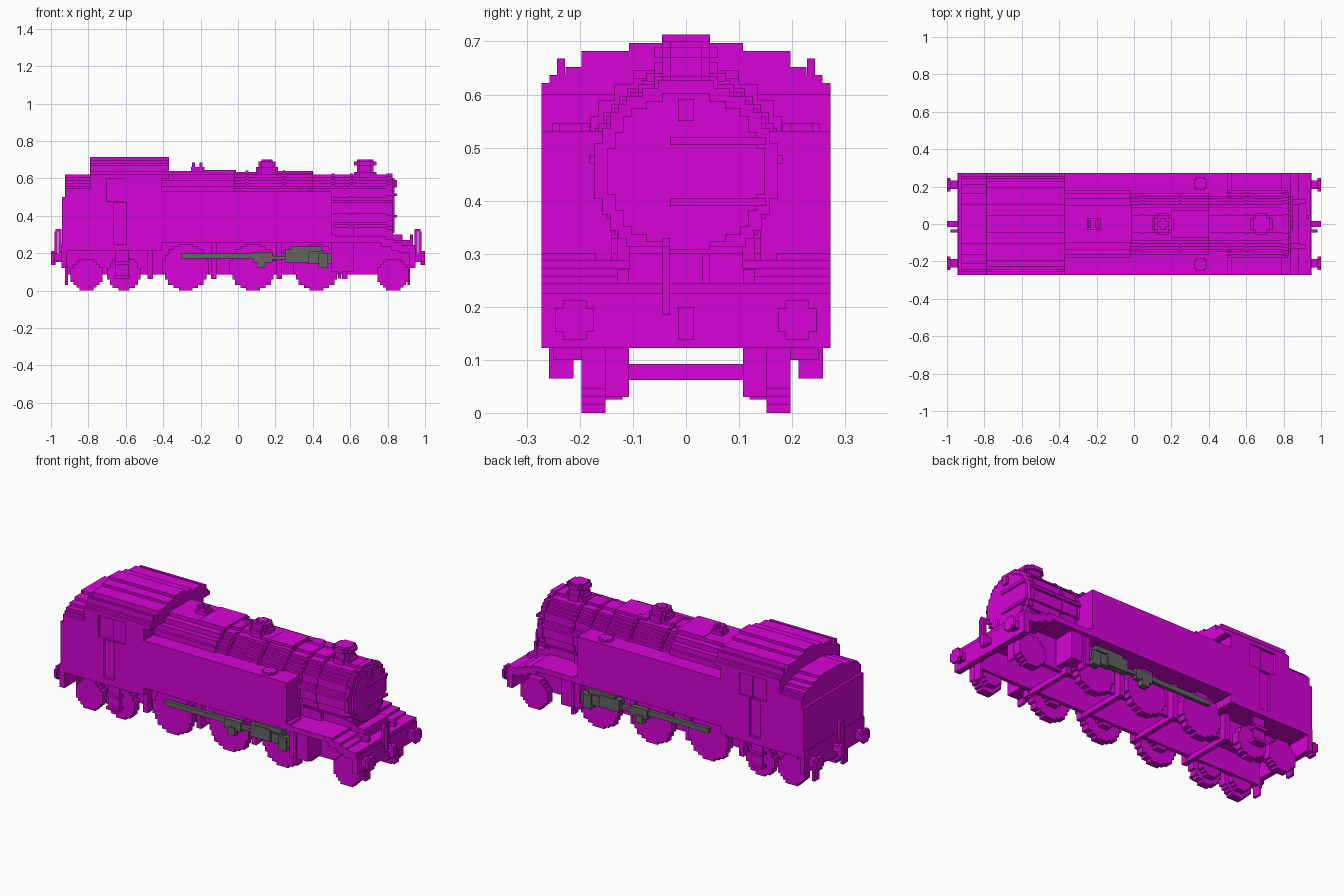
import bpy, bmesh, math
from mathutils import Vector

if "Cube" in bpy.data.objects:
    bpy.data.objects.remove(bpy.data.objects["Cube"], do_unlink=True)

V = 0.015  # block size of the stepped shapes


def material(name, rgb):
    m = bpy.data.materials.new(name)
    m.use_nodes = True
    m.diffuse_color = (*rgb, 1)
    m.node_tree.nodes["Principled BSDF"].inputs["Base Color"].default_value = (*rgb, 1)
    return m


MAGENTA = material("magenta", (0.68, 0.001, 0.68))
GREY = material("dark grey", (0.125, 0.125, 0.125))


def finish(name, bm, mat):
    bmesh.ops.recalc_face_normals(bm, faces=bm.faces[:])
    me = bpy.data.meshes.new(name)
    bm.to_mesh(me)
    bm.free()
    me.materials.append(mat)
    ob = bpy.data.objects.new(name, me)
    bpy.context.collection.objects.link(ob)
    return ob


def prism(name, axis, pts, a, b, mat=MAGENTA):
    """Extrude a flat outline along x (outline y,z), y (x,z) or z (x,y)."""
    bm = bmesh.new()
    place = {"x": lambda u, w: (a, u, w), "y": lambda u, w: (u, a, w), "z": lambda u, w: (u, w, a)}[axis]
    face = bm.faces.new([bm.verts.new(place(*p)) for p in pts])
    ext = bmesh.ops.extrude_face_region(bm, geom=[face])
    move = Vector([(b - a) if c == axis else 0 for c in "xyz"])
    bmesh.ops.translate(bm, vec=move, verts=[g for g in ext["geom"] if isinstance(g, bmesh.types.BMVert)])
    return finish(name, bm, mat)


def box(name, x0, x1, y0, y1, z0, z1, mat=MAGENTA):
    return prism(name, "z", [(x0, y0), (x1, y0), (x1, y1), (x0, y1)], z0, z1, mat)


def both(name, x0, x1, y0, y1, z0, z1, mat=MAGENTA):
    """The same box on the near and far side."""
    box(name + "_near", x0, x1, -y1, -y0, z0, z1, mat)
    box(name + "_far", x0, x1, y0, y1, z0, z1, mat)


def stepped(levels):
    """Symmetric stepped outline from (half width, bottom, top) rows."""
    right = [p for w, lo, hi in levels for p in ((w, lo), (w, hi))]
    return right + [(-u, w) for u, w in reversed(right)]


def disc(name, axis, cu, cw, r, a, b, mat=MAGENTA):
    """Blocky disc: rows of whole blocks approximating a circle."""
    n = max(2, round(2 * r / V))
    h = 2 * r / n
    rows = []
    for i in range(n):
        lo, hi = -r + i * h, -r + (i + 1) * h
        chord = 2 * math.sqrt(max(0, r * r - ((lo + hi) / 2) ** 2)) / h
        w = max(1, round((chord - n % 2) / 2) * 2 + n % 2) * h / 2
        if rows and abs(rows[-1][0] - w) < 1e-6:
            rows[-1] = (w, rows[-1][1], hi)
        else:
            rows.append((w, lo, hi))
    return prism(name, axis, [(u + cu, w + cw) for u, w in stepped(rows)], a, b, mat)


# Footplate, stepping down at both ends, and frames
box("footplate", -0.47, 0.79, -0.272, 0.272, 0.258, 0.288)
box("front_step_upper", 0.765, 0.84, -0.272, 0.272, 0.235, 0.273)
box("front_step_middle", 0.82, 0.88, -0.272, 0.272, 0.215, 0.258)
box("front_step_lower", 0.86, 0.945, -0.272, 0.272, 0.20, 0.245)
box("rear_footplate", -0.94, -0.45, -0.272, 0.272, 0.212, 0.25)
both("main_frame", -0.92, 0.92, 0.107, 0.13, 0.085, 0.27)
box("front_buffer_beam", 0.915, 0.95, -0.272, 0.272, 0.122, 0.225)
box("rear_buffer_beam", -0.945, -0.915, -0.272, 0.272, 0.122, 0.25)
for i, x in enumerate((-0.47, -0.13, 0.22, 0.57)):
    box(f"brake_cross_bar_{i+1}", x - 0.012, x + 0.012, -0.15, 0.15, 0.062, 0.092)
    both(f"brake_hanger_{i+1}", x - 0.015, x + 0.015, 0.13, 0.17, 0.062, 0.26)

# Wheels
wheels = [(0.83, 0.085), (0.42, 0.125), (0.08, 0.125), (-0.28, 0.125), (-0.61, 0.09), (-0.81, 0.085)]
for i, (x, r) in enumerate(wheels):
    for s, side in ((-1, "near"), (1, "far")):
        disc(f"wheel_{i+1}_{side}", "y", x, r, r, s * 0.152, s * 0.197)
        disc(f"wheel_boss_{i+1}_{side}", "y", x, r, 0.06, s * 0.12, s * 0.155)

# Smokebox, boiler and firebox
disc("boiler", "x", 0, 0.455, 0.18, -0.42, 0.40)
disc("smokebox", "x", 0, 0.455, 0.165, 0.38, 0.815)
disc("smokebox_rim", "x", 0, 0.455, 0.172, 0.795, 0.825)
disc("smokebox_door", "x", 0, 0.455, 0.148, 0.815, 0.838)
prism("firebox", "x", stepped([(0.18, 0.3, 0.56), (0.165, 0.56, 0.59), (0.135, 0.59, 0.62),
                               (0.10, 0.62, 0.64)]), -0.42, -0.02)
prism("smokebox_saddle", "y", [(0.60, 0.22), (0.88, 0.22), (0.88, 0.30), (0.83, 0.30), (0.83, 0.315),
                               (0.80, 0.315), (0.80, 0.36), (0.60, 0.36)], -0.107, 0.107)
box("boiler_cradle", -0.4, 0.62, -0.13, 0.13, 0.25, 0.34)
for i, x in enumerate((0.04, 0.24, 0.50, 0.60)):
    disc(f"boiler_band_{i+1}", "x", 0, 0.455, 0.186 if x < 0.4 else 0.17, x, x + V)
for i, z in enumerate((0.39, 0.505)):
    box(f"door_hinge_{i+1}", 0.835, 0.85, -0.03, 0.15, z, z + V)
box("door_lamp_bracket", 0.835, 0.85, -0.015, 0.015, 0.55, 0.592)
both("boiler_handrail", 0.42, 0.82, 0.165, 0.182, 0.47, 0.485)

# Chimney, dome and fittings on top of the boiler
disc("chimney_base", "z", 0.68, 0, 0.06, 0.60, 0.635)
disc("chimney_stack", "z", 0.68, 0, 0.045, 0.62, 0.685)
disc("chimney_cap", "z", 0.68, 0, 0.06, 0.67, 0.69)
disc("chimney_lip", "z", 0.68, 0, 0.045, 0.69, 0.70)
disc("dome_base", "z", 0.155, 0, 0.06, 0.62, 0.66)
disc("dome", "z", 0.155, 0, 0.045, 0.65, 0.69)
disc("dome_top", "z", 0.155, 0, 0.03, 0.69, 0.70)
box("top_cover", -0.18, -0.01, -0.10, 0.10, 0.63, 0.645)
box("top_feed", 0.20, 0.40, -0.075, 0.075, 0.625, 0.64)
box("safety_valve_base", -0.25, -0.18, -0.03, 0.03, 0.63, 0.66)
for i, x in enumerate((-0.245, -0.205)):
    box(f"safety_valve_{i+1}", x, x + V, -0.022, 0.022, 0.65, 0.685)

# Side tanks with filler lids
for s, side in ((-1, "near"), (1, "far")):
    box(f"side_tank_{side}", -0.42, 0.50, min(s * 0.14, s * 0.272), max(s * 0.14, s * 0.272), 0.28, 0.53)
    disc(f"tank_filler_{side}", "z", 0.355, s * 0.217, 0.035, 0.53, 0.545)
both("tank_front_ledge", 0.50, 0.52, 0.17, 0.272, 0.28, 0.30)

# Cab with recessed doors and windows
cab = box("cab", -0.79, -0.41, -0.272, 0.272, 0.215, 0.62)
bm = bmesh.new()
for s in (-1, 1):
    for x0, x1, z0, z1 in ((-0.665, -0.595, 0.25, 0.47), (-0.70, -0.53, 0.475, 0.61)):
        cube = bmesh.ops.create_cube(bm, size=1)["verts"]
        bmesh.ops.scale(bm, vec=(x1 - x0, 0.04, z1 - z0), verts=cube)
        bmesh.ops.translate(bm, vec=((x0 + x1) / 2, s * 0.277, (z0 + z1) / 2), verts=cube)
cutter = finish("cab_opening_cutter", bm, MAGENTA)
cutter.hide_render = True
cutter.hide_set(True)
cut = cab.modifiers.new("openings", "BOOLEAN")
cut.object = cutter
cut.solver = "EXACT"
both("window_shutter", -0.61, -0.53, 0.25, 0.265, 0.475, 0.61)
prism("cab_roof", "x", stepped([(0.272, 0.60, 0.622), (0.257, 0.622, 0.637), (0.227, 0.637, 0.652),
                                (0.197, 0.652, 0.682), (0.107, 0.682, 0.697), (0.045, 0.697, 0.713)]),
      -0.79, -0.37)
both("roof_gutter", -0.79, -0.37, 0.228, 0.243, 0.635, 0.668)
both("roof_rib", -0.79, -0.37, 0.182, 0.197, 0.65, 0.682)

# Bunker with a low stepped arch on top
prism("bunker", "x", stepped([(0.272, 0.215, 0.545), (0.257, 0.545, 0.56), (0.242, 0.56, 0.575),
                              (0.212, 0.575, 0.59), (0.167, 0.59, 0.605), (0.107, 0.605, 0.62)]),
      -0.925, -0.78)
box("bunker_back_foot", -0.94, -0.92, -0.272, 0.272, 0.215, 0.50)

# Cab steps, front steps and guard irons
both("cab_step_hanger", -0.655, -0.585, 0.225, 0.24, 0.065, 0.24)
both("cab_step_tread", -0.66, -0.58, 0.212, 0.258, 0.065, 0.08)
both("cab_step_upper", -0.66, -0.58, 0.212, 0.258, 0.14, 0.155)
both("front_step_hanger", 0.535, 0.55, 0.212, 0.258, 0.065, 0.265)
both("front_guard_iron", 0.905, 0.92, 0.107, 0.152, 0.03, 0.14)
both("rear_guard_iron", -0.925, -0.91, 0.107, 0.152, 0.03, 0.14)

# Cylinder blocks in front of the motion
both("cylinder_block", 0.50, 0.62, 0.13, 0.25, 0.10, 0.265)

# Motion: rods, crosshead and valve gear
both("connecting_rod", -0.305, 0.12, 0.212, 0.232, 0.172, 0.20, GREY)
both("return_crank", 0.08, 0.185, 0.212, 0.24, 0.15, 0.205, GREY)
both("crank_pin", 0.105, 0.15, 0.212, 0.245, 0.12, 0.165, GREY)
both("radius_rod", 0.17, 0.28, 0.212, 0.235, 0.165, 0.185, GREY)
both("slide_bar", 0.24, 0.46, 0.212, 0.235, 0.195, 0.215, GREY)
both("crosshead", 0.25, 0.38, 0.212, 0.25, 0.15, 0.22, GREY)
both("valve_guide", 0.28, 0.45, 0.212, 0.245, 0.21, 0.237, GREY)
both("piston_rod", 0.36, 0.50, 0.212, 0.24, 0.145, 0.20, GREY)
both("piston_gland", 0.43, 0.48, 0.212, 0.25, 0.12, 0.20, GREY)

# Buffers, couplings, hoses and lamp irons at both ends
for e, end in ((1, "front"), (-1, "rear")):
    for s, side in ((-1, "near"), (1, "far")):
        disc(f"{end}_buffer_shank_{side}", "x", s * 0.21, 0.175, 0.022, e * 0.93, e * 0.99)
        disc(f"{end}_buffer_head_{side}", "x", s * 0.21, 0.175, 0.037, e * 0.982, e * 1.0)
    for nm, x0, x1, y, w, z0, z1 in (("coupling_hook", 0.93, 1.0, 0, 0.015, 0.16, 0.195),
                                     ("coupling_link", 0.975, 1.0, 0, 0.015, 0.137, 0.20),
                                     ("hose_post", 0.945, 0.96, -0.0375, 0.0075, 0.20, 0.33),
                                     ("hose_top", 0.945, 0.975, -0.0375, 0.0075, 0.315, 0.33),
                                     ("hose_drop", 0.965, 0.98, -0.0375, 0.0075, 0.185, 0.315),
                                     ("lamp_iron", 0.92, 0.935, 0.0375, 0.0075, 0.24, 0.30)):
        box(f"{end}_{nm}", min(e * x0, e * x1), max(e * x0, e * x1), y - w, y + w, z0, z1)
